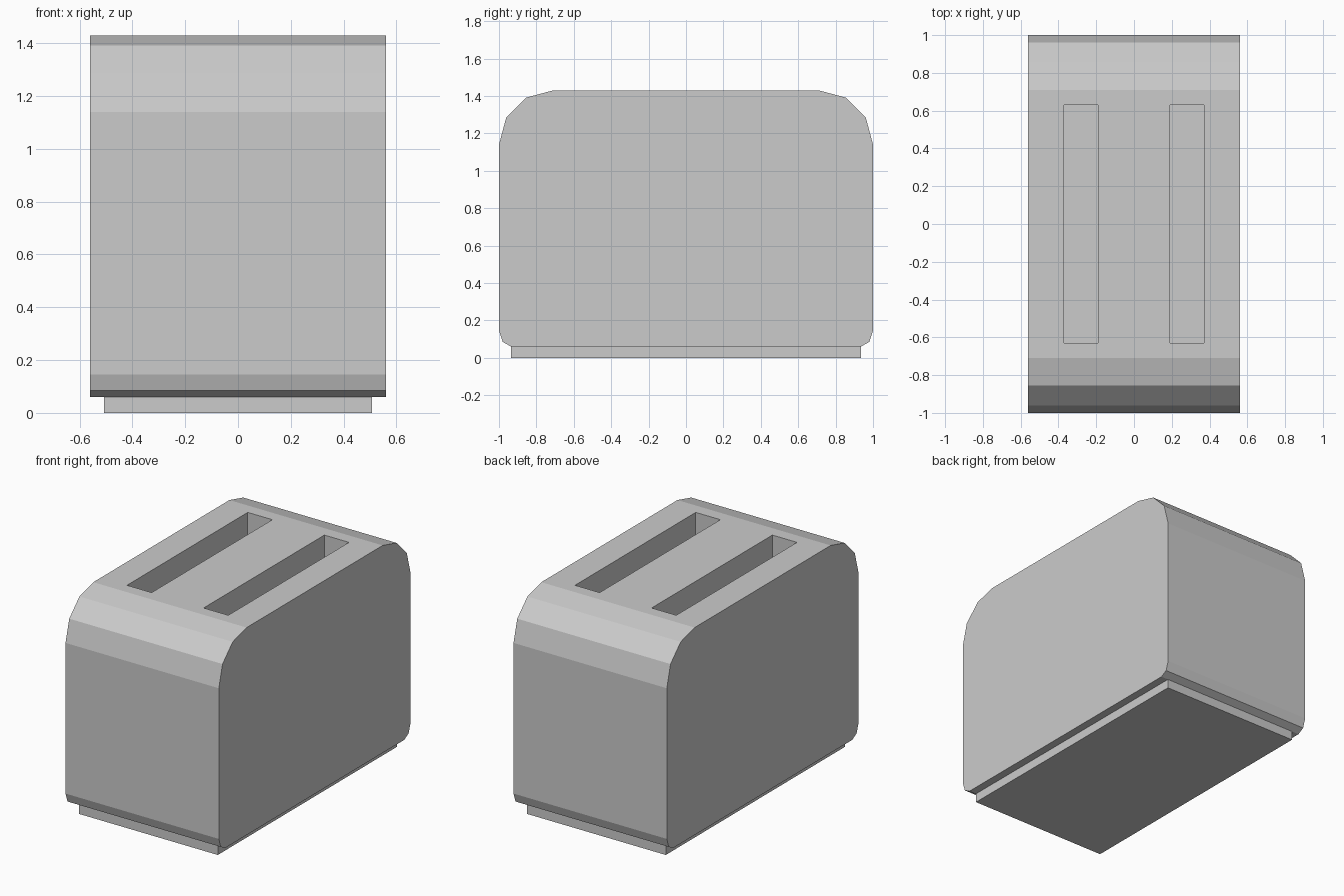
import bpy, bmesh
from math import sin, cos, pi

if "Cube" in bpy.data.objects:
    bpy.data.objects.remove(bpy.data.objects["Cube"])

HALF_W = 0.56
TOP = 1.43
R = 0.29


def box(name, x, y, z):
    """Box from (min, max) ranges."""
    bm = bmesh.new()
    bmesh.ops.create_cube(bm, size=1)
    for v in bm.verts:
        v.co = [r[0] if c < 0 else r[1] for c, r in zip(v.co, (x, y, z))]
    me = bpy.data.meshes.new(name)
    bm.to_mesh(me)
    bm.free()
    ob = bpy.data.objects.new(name, me)
    bpy.context.collection.objects.link(ob)
    return ob


# Body side profile: small chamfered foot, three-segment rounded top
half = [(0.935, 0.06), (0.98, 0.085), (1.0, 0.145)]
half += [(1 - R + R * cos(i * pi / 6), TOP - R + R * sin(i * pi / 6)) for i in range(4)]
profile = half + [(-y, z) for y, z in reversed(half)]

# Body: profile extruded across the width
bm = bmesh.new()
face = bm.faces.new([bm.verts.new((-HALF_W, y, z)) for y, z in profile])
ext = bmesh.ops.extrude_face_region(bm, geom=[face])
verts = [g for g in ext["geom"] if isinstance(g, bmesh.types.BMVert)]
bmesh.ops.translate(bm, verts=verts, vec=(2 * HALF_W, 0, 0))
bmesh.ops.recalc_face_normals(bm, faces=bm.faces)
mesh = bpy.data.meshes.new("toaster_body")
bm.to_mesh(mesh)
bm.free()
body = bpy.data.objects.new("toaster_body", mesh)
bpy.context.collection.objects.link(body)

# Two bread slots cut into the top
for side, label in ((-1, "left"), (1, "right")):
    xs = sorted((side * 0.19, side * 0.37))
    cutter = box(f"{label}_slot_cutter", xs, (-0.63, 0.63), (0.3, TOP + 0.2))
    cutter.hide_render = True
    cutter.hide_set(True)
    mod = body.modifiers.new(f"{label}_slot", "BOOLEAN")
    mod.operation = "DIFFERENCE"
    mod.solver = "EXACT"
    mod.object = cutter

# Inset base plate
box("base_plate", (-0.507, 0.507), (-0.935, 0.935), (0, 0.06))
